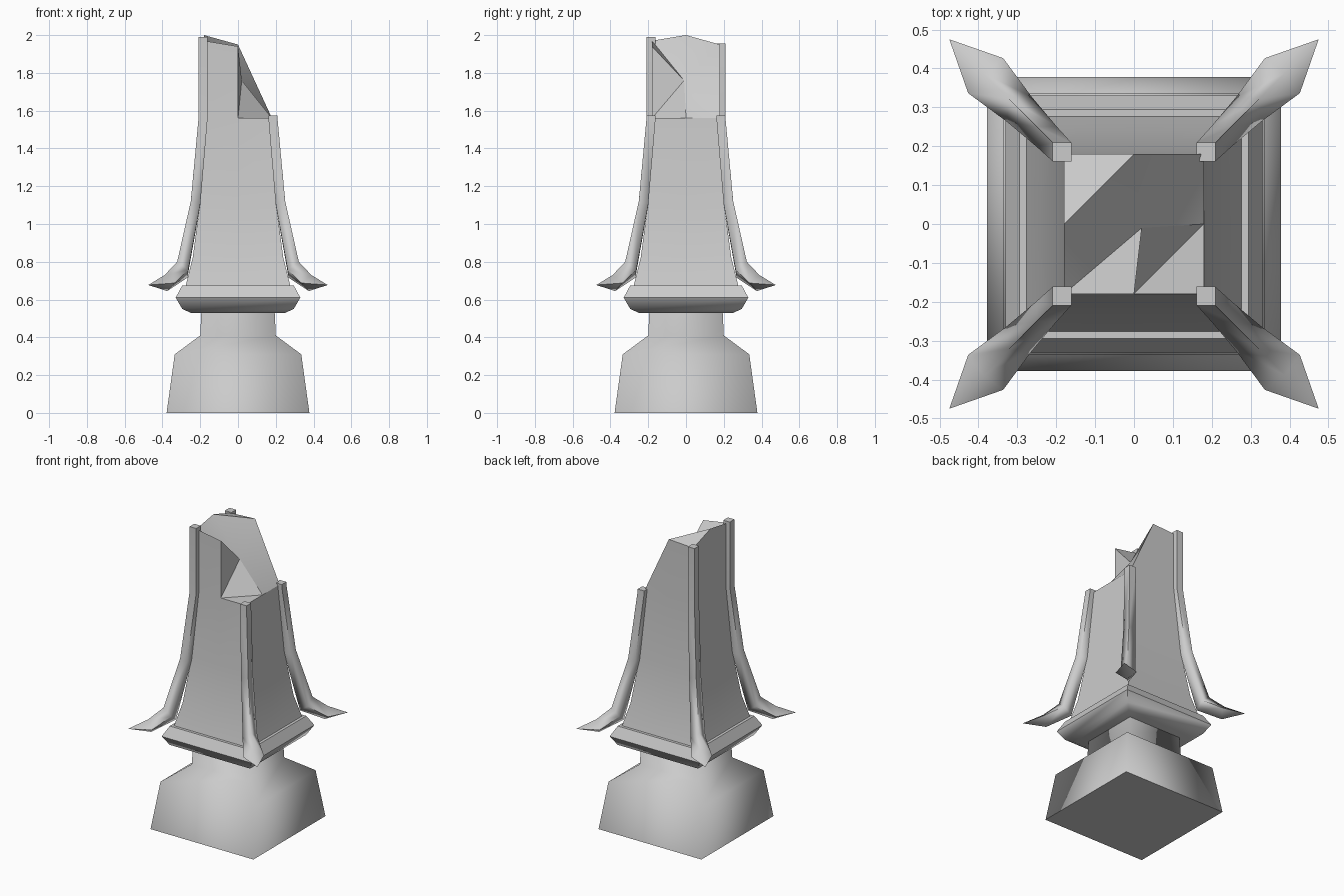
import bpy, bmesh
from math import radians

cube = bpy.data.objects.get("Cube")
if cube:
    bpy.data.objects.remove(cube)

stone = bpy.data.materials.new("grey stone")
stone.use_nodes = True
GREY = (0.6, 0.6, 0.6, 1)
stone.diffuse_color = GREY
stone.node_tree.nodes["Principled BSDF"].inputs["Base Color"].default_value = GREY


def finish(name, bm, angle):
    """Turn a bmesh into a named object, smooth below the given angle."""
    bmesh.ops.recalc_face_normals(bm, faces=bm.faces)
    mesh = bpy.data.meshes.new(name)
    bm.to_mesh(mesh)
    bm.free()
    mesh.materials.append(stone)
    obj = bpy.data.objects.new(name, mesh)
    bpy.context.collection.objects.link(obj)
    bpy.ops.object.select_all(action='DESELECT')
    obj.select_set(True)
    bpy.context.view_layer.objects.active = obj
    bpy.ops.object.shade_smooth_by_angle(angle=radians(angle))
    return obj


def bridge(bm, a, b):
    n = len(a)
    for i in range(n):
        bm.faces.new((a[i], a[(i + 1) % n], b[(i + 1) % n], b[i]))


SQUARE = [(-1, -1), (1, -1), (1, 1), (-1, 1)]
OCTET = [(-1, -1), (0, -1), (1, -1), (1, 0), (1, 1), (0, 1), (-1, 1), (-1, 0)]


def square_stack(name, profile, angle):
    """Stack of square sections given as (half width, height)."""
    bm = bmesh.new()
    rings = [[bm.verts.new((x * r, y * r, z)) for x, y in SQUARE] for r, z in profile]
    for a, b in zip(rings, rings[1:]):
        bridge(bm, a, b)
    bm.faces.new(rings[0])
    bm.faces.new(rings[-1])
    return finish(name, bm, angle)


# Pedestal with its narrow neck
square_stack("pedestal", [(.378, 0), (.335, .31), (.2, .41), (.192, .58)], 95)

# Moulded collar
square_stack("collar", [(.25, .53), (.295, .55), (.33, .61), (.295, .675)], 50)

# Shaft with a broken top
bm = bmesh.new()
rings = [[bm.verts.new((x * r, y * r, z)) for x, y in OCTET]
         for r, z in [(.28, .66), (.24, .82), (.2, 1.12), (.18, 1.56)]]
for a, b in zip(rings, rings[1:]):
    bridge(bm, a, b)
bm.faces.new(rings[0])
fl, f, fr, r, br, b, bl, l = rings[-1]


def raised(v, z):
    return bm.verts.new((v.co.x, v.co.y, z))


fl_top, f_top, b_top = raised(fl, 1.97), raised(f, 1.94), raised(b, 1.95)
bl_top, l_top = raised(bl, 1.94), raised(l, 2.0)
core = bm.verts.new((.02, -.01, 1.76))
for face in [
    (fl, f, f_top, fl_top), (l, fl, fl_top, l_top), (bl, l, l_top, bl_top),
    (b, bl, bl_top, b_top), (br, b, b_top),                 # outer walls
    (f, core, f_top), (f, r, core), (f, fr, r),             # break, low side
    (r, br, core), (br, b_top, core),
    (core, b_top, l_top), (b_top, bl_top, l_top),           # break, high side
    (fl_top, f_top, core), (fl_top, core, l_top),
]:
    bm.faces.new(face)
finish("broken_shaft", bm, 35)


# Corner ribs that flare into pointed claws
# each section: outer (offset, height), inner (offset, height), half width
FLARE = [
    ((.209, 1.56), (.161, 1.56), .024),
    ((.25, 1.12), (.2, 1.1), .026),
    ((.322, .8), (.268, .715), .032),
    ((.388, .73), (.375, .645), .045),
]


def corner_rib(name, sx, sy, top):
    bm = bmesh.new()
    sections = [((.209, top), (.161, top), .024)] + FLARE
    rings = []
    for (ro, zo), (ri, zi), w in sections:
        m, zm = (ro + ri) / 2, (zo + zi) / 2
        pts = [(ro, ro, zo), (m + w, m - w, zm), (ri, ri, zi), (m - w, m + w, zm)]
        rings.append([bm.verts.new((sx * x, sy * y, z)) for x, y, z in pts])
    for a, b in zip(rings, rings[1:]):
        bridge(bm, a, b)
    bm.faces.new(rings[0])
    tip = bm.verts.new((sx * .475, sy * .475, .677))
    end = rings[-1]
    for i in range(4):
        bm.faces.new((end[i], end[(i + 1) % 4], tip))
    finish(name, bm, 89)


corner_rib("rib_front_right", -1, -1, 1.99)
corner_rib("rib_back_right", -1, 1, 1.955)
corner_rib("rib_front_left", 1, -1, 1.575)
corner_rib("rib_back_left", 1, 1, 1.575)
